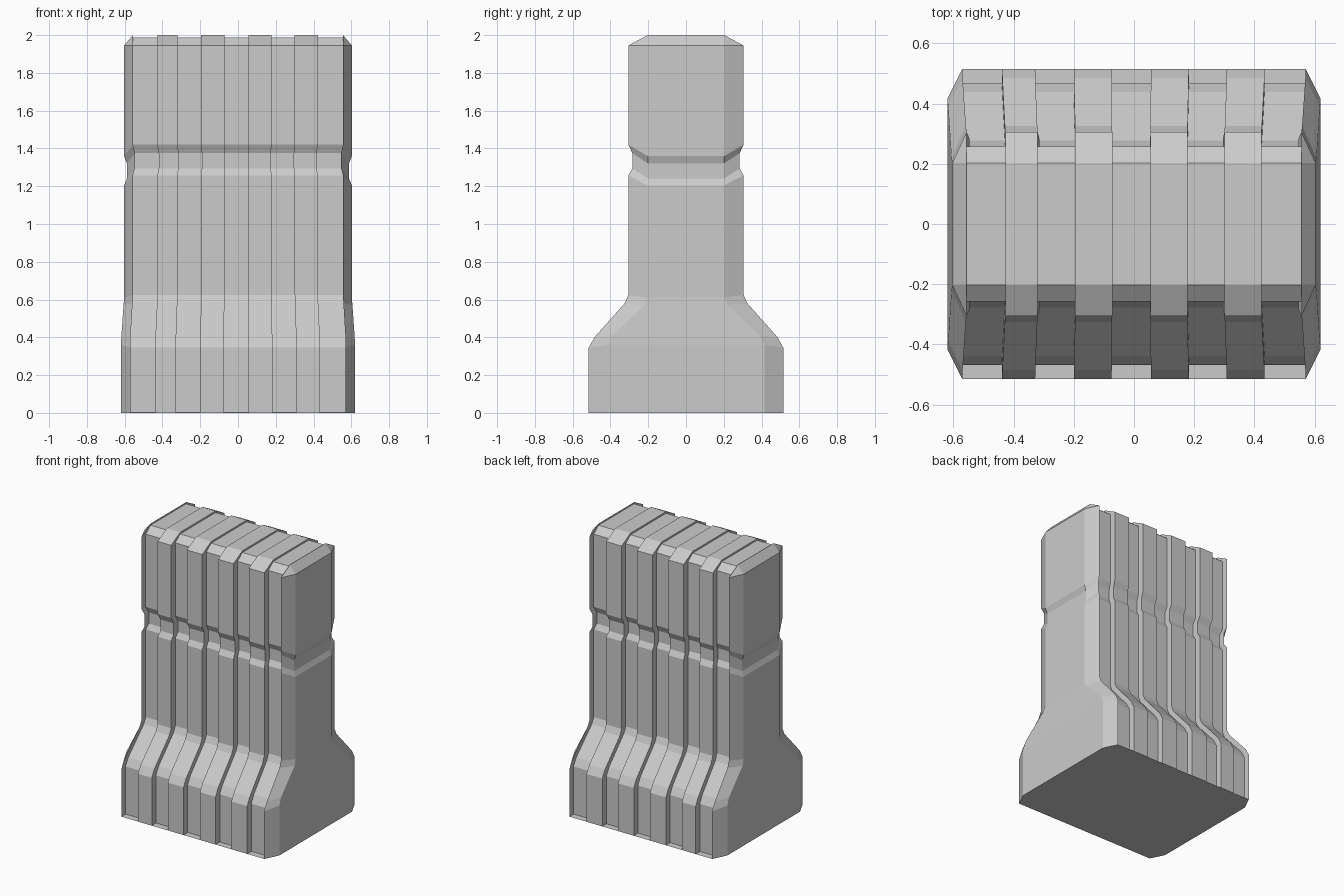
import bpy, bmesh

if "Cube" in bpy.data.objects:
    bpy.data.objects.remove(bpy.data.objects["Cube"])

# column boundaries at the base; even columns are recessed, odd ones raised
breaks = [-0.57, -0.438, -0.328, -0.2, -0.074, 0.056, 0.182, 0.308, 0.434, 0.57]
DEPTH = 0.047

# levels: front z, side z, side x, side half-depth, corner x, front half-depth, recess in y, drop in z
levels = [
    (0.0, 0.0, 0.62, 0.415, 0.57, 0.515, 0, 0),
    (0.001, 0.0, 0.62, 0.415, 0.57, 0.515, DEPTH, 0),
    (0.345, 0.36, 0.62, 0.415, 0.57, 0.515, DEPTH, 0),
    (0.40, 0.41, 0.617, 0.39, 0.569, 0.485, DEPTH, 0),
    (0.58, 0.57, 0.606, 0.22, 0.558, 0.325, DEPTH, 0),
    (0.625, 0.61, 0.603, 0.203, 0.556, 0.305, DEPTH, 0),
    (1.257, 1.205, 0.603, 0.203, 0.556, 0.305, DEPTH, 0),
    (1.294, 1.24, 0.588, 0.20, 0.546, 0.284, DEPTH, 0),
    (1.375, 1.32, 0.588, 0.20, 0.546, 0.284, DEPTH, 0),
    (1.42, 1.36, 0.603, 0.203, 0.556, 0.305, DEPTH, 0),
    (1.945, 1.945, 0.603, 0.203, 0.556, 0.305, DEPTH, 0),
    (2.0, 2.0, 0.556, 0.203, 0.556, 0.203, 0, 0.012),
]


def front_half(zf, zs, xs, ys, xc, yf, recess, drop):
    """Left-to-right stepped outline of the front half of one level."""
    pts = [(-xs, -ys, zs)]
    k = xc / 0.57
    for i in range(len(breaks) - 1):
        low = i % 2 == 0
        y = yf - recess if low else yf
        z = zf - drop if low else zf
        if i == 0:
            pts.append((-xc, -yf, zf))
        pts += [(breaks[i] * k, -y, z), (breaks[i + 1] * k, -y, z)]
    pts += [(xc, -yf, zf), (xs, -ys, zs)]
    return pts


bm = bmesh.new()
rings = []
for lv in levels:
    f = front_half(*lv)
    loop = f + [(x, -y, z) for x, y, z in reversed(f)]
    rings.append([bm.verts.new(p) for p in loop])

# loft the walls
n = len(rings[0])
for a, b in zip(rings, rings[1:]):
    for i in range(n):
        j = (i + 1) % n
        bm.faces.new((a[i], a[j], b[j], b[i]))

# flat base and stepped top strips
bm.faces.new(list(reversed(rings[0])))
top = rings[-1]
for i in range(n // 2 - 1):
    bm.faces.new((top[i], top[i + 1], top[n - 2 - i], top[n - 1 - i]))

bmesh.ops.remove_doubles(bm, verts=bm.verts, dist=0.0002)
bmesh.ops.dissolve_degenerate(bm, edges=bm.edges, dist=0.0001)
bmesh.ops.recalc_face_normals(bm, faces=bm.faces)

mesh = bpy.data.meshes.new("ribbed_barrier_wall")
bm.to_mesh(mesh)
bm.free()
obj = bpy.data.objects.new("ribbed_barrier_wall", mesh)
bpy.context.collection.objects.link(obj)
